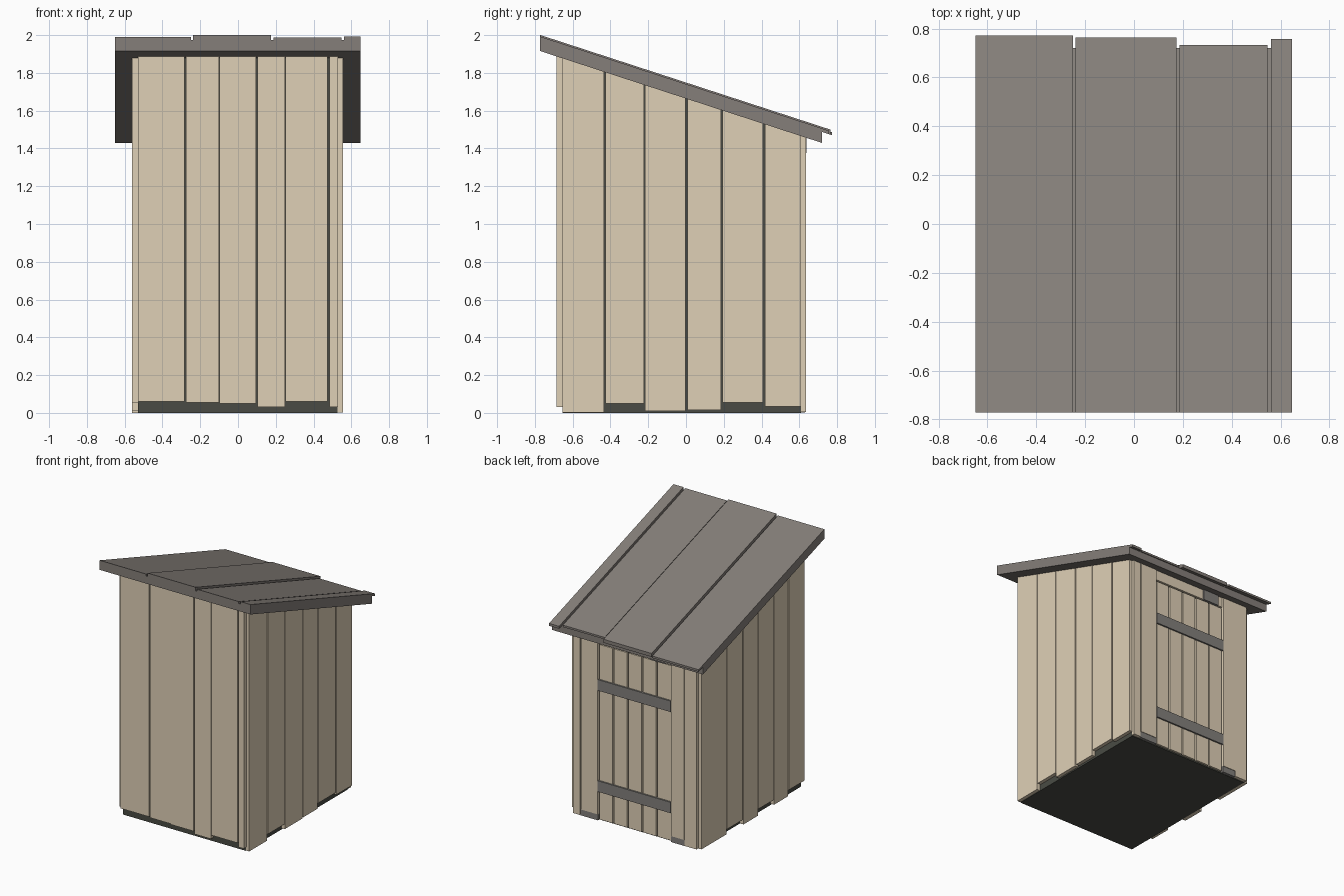
import bpy
import bmesh

cube = bpy.data.objects.get("Cube")
if cube:
    bpy.data.objects.remove(cube, do_unlink=True)


def material(name, rgb):
    mat = bpy.data.materials.new(name)
    mat.use_nodes = True
    mat.diffuse_color = (*rgb, 1)
    mat.node_tree.nodes["Principled BSDF"].inputs["Base Color"].default_value = (*rgb, 1)
    return mat


WOOD = material("tan_wood", (0.74, 0.63, 0.47))
ROOF = material("grey_roof_wood", (0.235, 0.212, 0.193))
BATTEN = material("grey_batten_wood", (0.225, 0.214, 0.2))
BASE = material("dark_base", (0.068, 0.071, 0.058))


def roof_z(y):
    """Height of the sloping underside of the roof."""
    return 1.915 - 0.326 * (y + 0.77)


def block(name, mat, x, y, bottom, top, floor_up=False):
    """Box between x and y ranges; bottom and top are heights or functions of y."""
    bm = bmesh.new()
    bmesh.ops.create_cube(bm, size=1)
    for v in bm.verts:
        yy = y[v.co.y > 0]
        z = top if v.co.z > 0 else bottom
        v.co = (x[v.co.x > 0], yy, z(yy) if callable(z) else z)
    if floor_up:
        # The floor faces into the room
        bm.normal_update()
        bmesh.ops.reverse_faces(bm, faces=[f for f in bm.faces if f.normal.z < -0.9])
    mesh = bpy.data.meshes.new(name)
    bm.to_mesh(mesh)
    bm.free()
    mesh.materials.append(mat)
    obj = bpy.data.objects.new(name, mesh)
    bpy.context.collection.objects.link(obj)


def board_row(name, edges, bottoms, gaps, depth, along_x):
    """Row of upright boards with uneven lower ends, cut to the roof slope."""
    gaps = [0, *gaps, 0]
    for i, low in enumerate(bottoms):
        span = (edges[i] + gaps[i] / 2, edges[i + 1] - gaps[i + 1] / 2)
        x, y = (span, depth) if along_x else (depth, span)
        block(f"{name}_{i + 1}", WOOD, x, y, low, roof_z)


# Dark inner body, seen between the boards and as the base
block("inner_body", BASE, (-0.53, 0.527), (-0.655, 0.608), 0, roof_z, floor_up=True)

# Wall boards
board_row("front_board", [-0.53, -0.28, -0.1, 0.1, 0.25, 0.48, 0.53],
          [0.06, 0.055, 0.05, 0.03, 0.06, 0.03],
          [0.009, 0.003, 0.009, 0.005, 0.011], (-0.686, -0.655), True)
board_row("left_side_board", [-0.655, -0.43, -0.22, 0.003, 0.19, 0.413, 0.61],
          [0.003, 0.05, 0.01, 0.015, 0.055, 0.035],
          [0.008, 0.005, 0.012, 0.007, 0.009], (0.527, 0.555), False)
board_row("right_side_board", [-0.655, -0.46, -0.28, -0.09, 0.1, 0.3, 0.61],
          [0.055, 0.01, 0.05, 0.0, 0.04, 0.003],
          [0.007, 0.005, 0.006, 0.013, 0.008], (-0.56, -0.53), False)
board_row("back_right_board", [-0.534, -0.43, -0.314], [0.005, 0.05],
          [0.003], (0.608, 0.634), True)
board_row("back_left_board", [0.317, 0.465, 0.53], [0.05, 0.005],
          [0.008], (0.608, 0.634), True)

# Sill ends, header boards and the grey end of a beam around the door
block("left_sill_end", BATTEN, (0.317, 0.465), (0.6, 0.63), 0.002, 0.05)
block("right_sill_end", BATTEN, (-0.43, -0.314), (0.6, 0.63), 0.002, 0.05)
block("door_header", WOOD, (-0.13, 0.315), (0.605, 0.624), 1.382, roof_z)
block("door_header_end", WOOD, (-0.312, -0.265), (0.605, 0.624), 1.382, roof_z)
block("door_beam_end", BATTEN, (-0.265, -0.13), (0.605, 0.637), 1.375, roof_z)

# Back door: five planks and two cross battens
door_right, door_left = -0.312, 0.314
plank = (door_left - door_right) / 5
for i in range(5):
    x0 = door_right + i * plank
    block(f"door_plank_{i + 1}", WOOD, (x0 + 0.006, x0 + plank - 0.006),
          (0.607, 0.624), 0.01, 1.37)
for name, z in (("upper", 1.015), ("lower", 0.228)):
    block(f"door_{name}_batten", BATTEN, (door_right, door_left), (0.62, 0.636), z, z + 0.085)

# Roof slab with four uneven boards on top
block("roof_slab", ROOF, (-0.65, 0.648), (-0.772, 0.72),
      roof_z, lambda y: roof_z(y) + 0.058)
for i, (x0, x1, back, rise) in enumerate([
        (-0.65, -0.25, 0.772, 0.074), (-0.239, 0.175, 0.764, 0.085),
        (0.187, 0.547, 0.732, 0.073), (0.562, 0.648, 0.757, 0.077)]):
    block(f"roof_board_{i + 1}", ROOF, (x0, x1), (-0.772, back),
          lambda y: roof_z(y) + 0.058, lambda y, r=rise: roof_z(y) + r)
